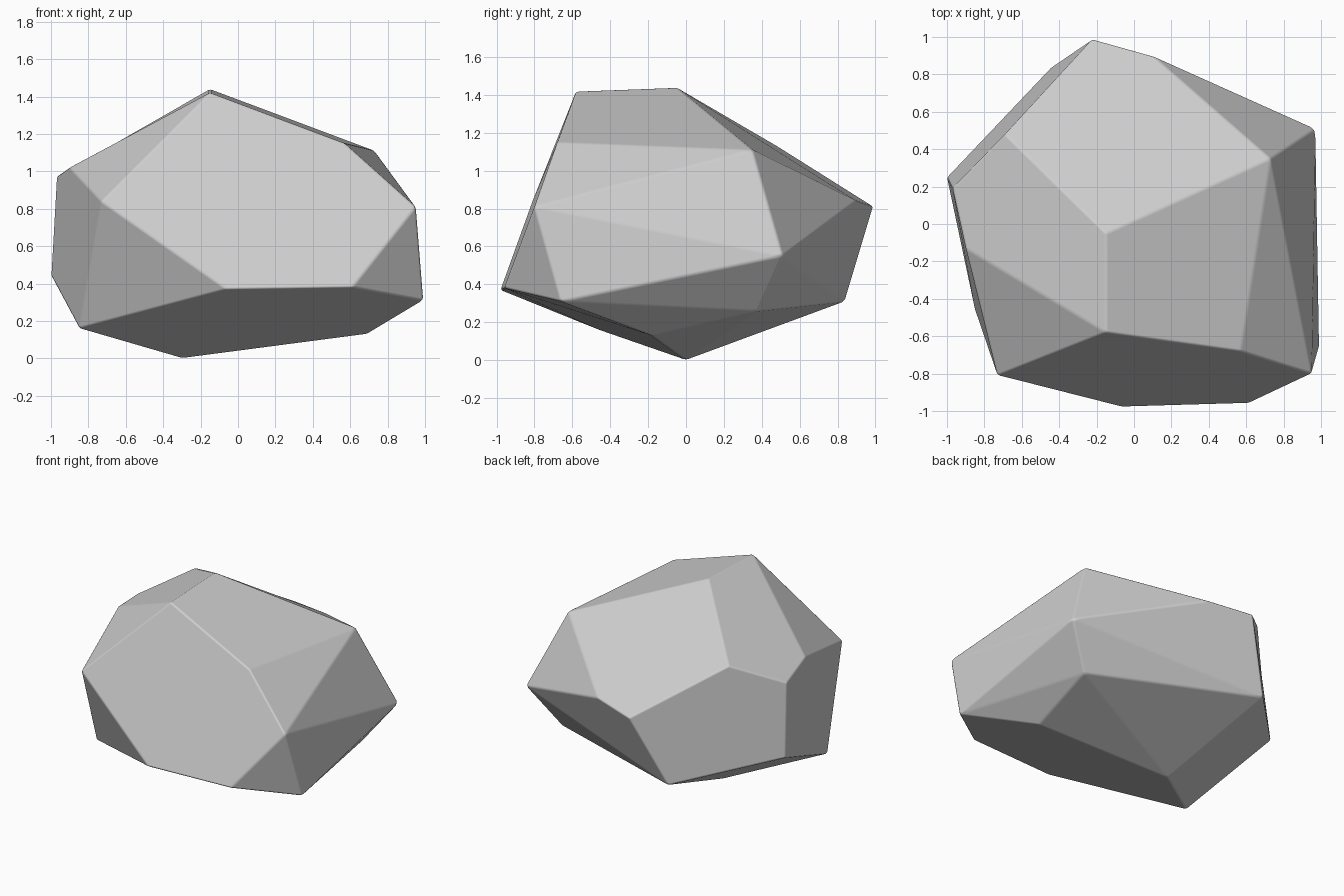
import bpy, bmesh
from math import radians

cube = bpy.data.objects.get("Cube")
if cube:
    bpy.data.objects.remove(cube, do_unlink=True)

# Stone colour
stone = bpy.data.materials.new("pale_grey_stone")
stone.use_nodes = True
grey = (0.62, 0.62, 0.62, 1)
stone.diffuse_color = grey
shader = stone.node_tree.nodes["Principled BSDF"]
shader.inputs["Base Color"].default_value = grey
shader.inputs["Roughness"].default_value = 0.9

# Corner points of the faceted boulder, grouped by region
crown = [(-.15, -.05, 1.44), (-.15, -.58, 1.42), (.57, -.68, 1.15), (.73, .35, 1.11),
         (-.69, .48, 1.13), (-.97, .19, .97), (-.90, -.13, 1.02)]
front = [(.95, -.80, .81), (.61, -.96, .38), (-.06, -.98, .37), (-.73, -.81, .84)]
back = [(.10, .90, .84), (-.22, .99, .81), (-.44, .84, .31)]
sides = [(.97, .51, .55), (.99, -.66, .31), (-1, .25, .44)]
base = [(-.93, -.15, .30), (-.85, -.46, .16), (-.30, 0, 0), (.69, -.18, .13), (.76, .38, .26)]

# Wrap the corners in a hull and merge nearly flat facets
bm = bmesh.new()
for corner in crown + front + back + sides + base:
    bm.verts.new(corner)
bmesh.ops.convex_hull(bm, input=bm.verts[:])
bmesh.ops.dissolve_limit(bm, angle_limit=radians(5), verts=bm.verts[:], edges=bm.edges[:])
bmesh.ops.recalc_face_normals(bm, faces=bm.faces[:])
for face in bm.faces:
    face.smooth = True
mesh = bpy.data.meshes.new("boulder")
bm.to_mesh(mesh)
bm.free()
mesh.materials.append(stone)

boulder = bpy.data.objects.new("boulder", mesh)
bpy.context.collection.objects.link(boulder)

# Slightly worn edges that keep the facets flat
worn = boulder.modifiers.new("worn_edges", "BEVEL")
worn.width = 0.012
worn.segments = 2
worn.limit_method = "ANGLE"
worn.angle_limit = radians(8)
worn.harden_normals = True
